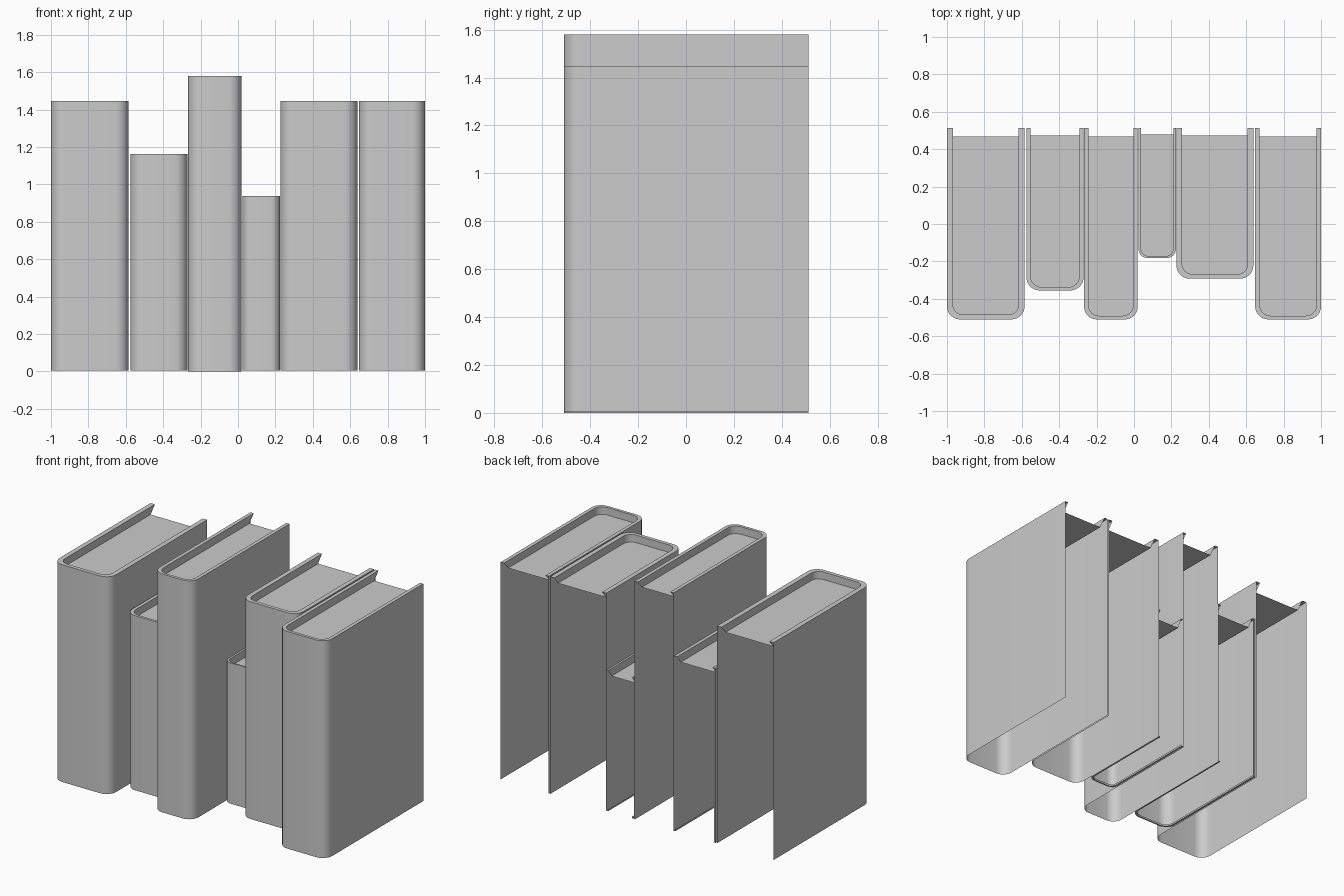
import bpy, bmesh, math

if "Cube" in bpy.data.objects:
    bpy.data.objects.remove(bpy.data.objects["Cube"])

BACK = 0.512
# x left, x right, front y, top z, bottom z, board thickness, page back y, bottom lip, left-back lip
BOOKS = [
    (-1.00, -0.585, -0.51, 1.445, 0.005, 0.032, 0.467, 0, 0),
    (-0.575, -0.27, -0.355, 1.162, 0.005, 0.022, 0.472, 0.012, 0.012),
    (-0.267, 0.02, -0.51, 1.58, 0.0, 0.024, 0.467, 0, 0),
    (0.024, 0.224, -0.182, 0.938, 0.005, 0.013, 0.478, 0.012, 0),
    (0.227, 0.638, -0.292, 1.445, 0.005, 0.030, 0.472, 0, 0),
    (0.648, 1.00, -0.51, 1.445, 0.005, 0.024, 0.467, 0, 0),
]
RECESS = 0.05


def u_path(x0, x1, front, back, r, steps=8):
    """U outline: back left, round the spine, back right."""
    pts = [(x0, back)]
    for cx, start in ((x0 + r, math.pi), (x1 - r, 1.5 * math.pi)):
        for i in range(steps + 1):
            a = start + i / steps * math.pi / 2
            pts.append((cx + r * math.cos(a), front + r + r * math.sin(a)))
    pts.append((x1, back))
    return pts


def finish(name, bm):
    mesh = bpy.data.meshes.new(name)
    bm.to_mesh(mesh)
    bm.free()
    ob = bpy.data.objects.new(name, mesh)
    bpy.context.collection.objects.link(ob)
    bpy.ops.object.select_all(action='DESELECT')
    ob.select_set(True)
    bpy.context.view_layer.objects.active = ob
    bpy.ops.object.shade_smooth_by_angle(angle=math.radians(35))


def make_book(n, x0, x1, front, top, bottom, t, page_back, lip, back_lip):
    r = min(0.07, (x1 - x0) * 0.24)

    def ring(bm, inset, back, z):
        pts = u_path(x0 + inset, x1 - inset, front + inset * 0.8, back, max(r - inset * 0.5, 0.012))
        return [bm.verts.new((x, y, z)) for x, y in pts]

    def strip(bm, a, b):
        for i in range(len(a) - 1):
            bm.faces.new((a[i], a[i + 1], b[i + 1], b[i]))

    # cover sheet, flat top rim and the inner wall down to the pages
    bm = bmesh.new()
    low = ring(bm, 0, BACK, bottom)
    high = ring(bm, 0, BACK, top)
    inner = ring(bm, t, BACK, top)
    floor = ring(bm, t, page_back, top - RECESS)
    strip(bm, low, high)
    strip(bm, high, inner)
    strip(bm, inner, floor)
    # narrow turned-in lip under the cover
    if lip:
        edge = ring(bm, lip, BACK, bottom)
        rise = ring(bm, lip, BACK, bottom + lip)
        strip(bm, edge, low)
        strip(bm, rise, edge)
    # turned-in lip along the back of the left board
    if back_lip:
        bm.faces.new([bm.verts.new((x, BACK, z)) for x, z in (
            (x0, bottom), (x0, top), (x0 + back_lip, top), (x0 + back_lip, bottom))])
    finish(f"book_{n}_cover", bm)

    # sunken page top, open underneath and behind
    bm = bmesh.new()
    bm.faces.new(ring(bm, t, page_back, top - RECESS))
    finish(f"book_{n}_page_top", bm)


for n, spec in enumerate(BOOKS, 1):
    make_book(n, *spec)
